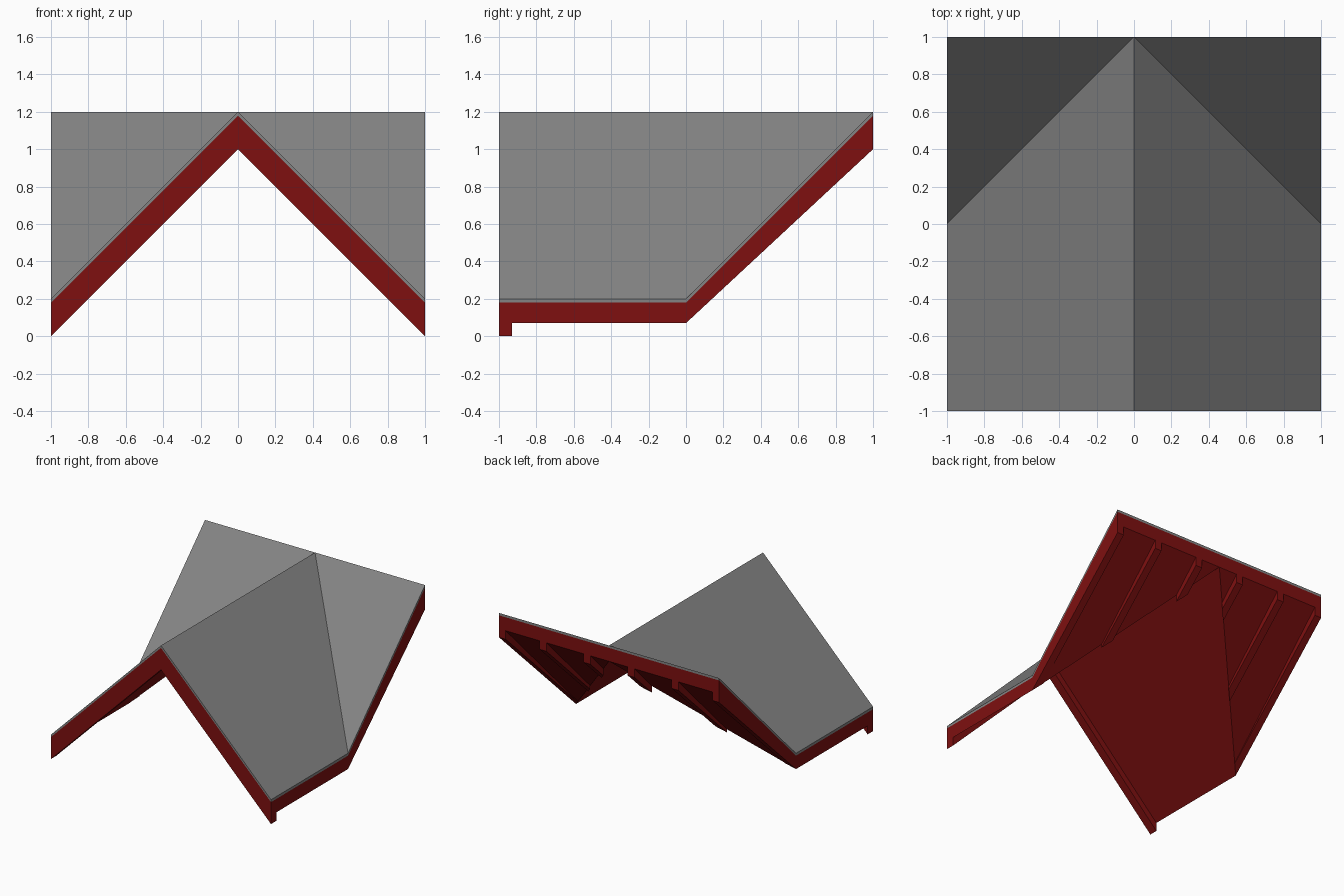
import bpy
import bmesh

cube = bpy.data.objects.get("Cube")
if cube:
    bpy.data.objects.remove(cube, do_unlink=True)


def material(name, rgb):
    m = bpy.data.materials.new(name)
    m.use_nodes = True
    m.diffuse_color = (*rgb, 1)
    m.node_tree.nodes["Principled BSDF"].inputs["Base Color"].default_value = (*rgb, 1)
    return m


grey = material("slate grey", (0.23, 0.23, 0.23))
red = material("dark red", (0.21, 0.005, 0.005))


def roof(x, y):
    """Height of the roof: a front gable crossing a slope that rises to the back."""
    return max(0.2 + y, 1.2 - abs(x))


def below(drop):
    return lambda x, y: roof(x, y) - drop


def rafter_bottom(x, y):
    return 0.07 + 0.93 * y


def mirrored(plan):
    return [plan, [(-x, y) for x, y in reversed(plan)]]


def slab(name, plans, top, bottom, mat):
    """Solid between two height functions over joined plan outlines."""
    bm = bmesh.new()
    for plan in plans:
        bm.faces.new([bm.verts.new((x, y, top(x, y))) for x, y in plan])
    bmesh.ops.remove_doubles(bm, verts=bm.verts, dist=0.0001)
    out = bmesh.ops.extrude_face_region(bm, geom=bm.faces[:], use_keep_orig=True)
    for v in out["geom"]:
        if isinstance(v, bmesh.types.BMVert):
            v.co.z = bottom(v.co.x, v.co.y)
    bmesh.ops.remove_doubles(bm, verts=bm.verts, dist=0.0001)
    bmesh.ops.recalc_face_normals(bm, faces=bm.faces)
    mesh = bpy.data.meshes.new(name)
    bm.to_mesh(mesh)
    bm.free()
    mesh.materials.append(mat)
    obj = bpy.data.objects.new(name, mesh)
    bpy.context.collection.objects.link(obj)
    return obj


# Roof covering and the boards under it
gable = [(0, -1), (1, -1), (1, 0), (0, 1)]
wing = [(1, 0), (1, 1), (0, 1)]
panels = mirrored(gable) + mirrored(wing)
slab("roof_covering", panels, below(0), below(0.02), grey)
slab("roof_boards", panels, below(0.02), below(0.13), red)

# Barge board along the front gable
front = [(0, -1), (1, -1), (1, -0.93), (0, -0.93)]
slab("front_barge_board", mirrored(front), below(0.13), below(0.2), red)

# Tapered rafters under the rear slope, cut off at the valleys
for label, centre in (("inner", 0.2), ("middle", 0.6), ("outer", 0.97)):
    a, b = centre - 0.03, centre + 0.03
    plan = [(a, 1 - a), (b, 1 - b), (b, 1), (a, 1)]
    for side, outline in zip(("left", "right"), mirrored(plan)):
        slab(f"{label}_rafter_{side}", [outline], below(0.13), rafter_bottom, red)
